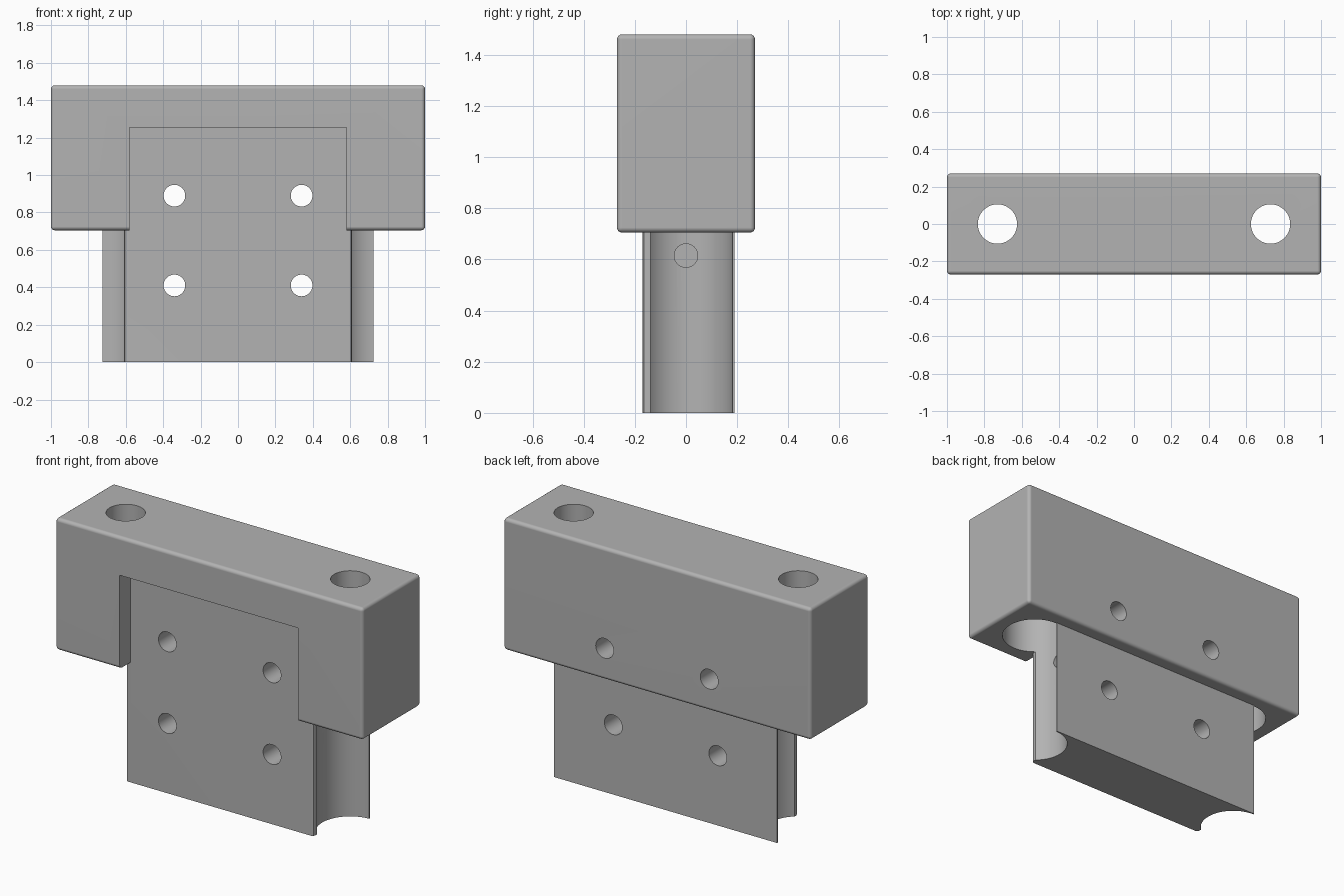
import bpy, bmesh, math
from mathutils import Matrix, Vector

if "Cube" in bpy.data.objects:
    bpy.data.objects.remove(bpy.data.objects["Cube"], do_unlink=True)

BORE_X, BORE_R = 0.73, 0.183

grey = bpy.data.materials.new("machined grey")
grey.use_nodes = True
grey.diffuse_color = (0.45, 0.45, 0.45, 1)
grey.node_tree.nodes["Principled BSDF"].inputs["Base Color"].default_value = grey.diffuse_color


def finish(bm, name):
    bmesh.ops.recalc_face_normals(bm, faces=bm.faces)
    mesh = bpy.data.meshes.new(name)
    bm.to_mesh(mesh)
    bm.free()
    mesh.materials.append(grey)
    obj = bpy.data.objects.new(name, mesh)
    bpy.context.collection.objects.link(obj)
    return obj


def box(name, low, high, radius=0):
    low, high = Vector(low), Vector(high)
    bm = bmesh.new()
    bmesh.ops.create_cube(bm, size=1)
    bmesh.ops.scale(bm, vec=high - low, verts=bm.verts)
    bmesh.ops.translate(bm, vec=(low + high) / 2, verts=bm.verts)
    if radius:
        bmesh.ops.bevel(bm, geom=bm.edges[:], offset=radius, segments=4,
                        profile=0.5, affect='EDGES')
    return finish(bm, name)


def rod(name, start, end, radius, sides=64):
    start, end = Vector(start), Vector(end)
    axis = end - start
    turn = axis.to_track_quat('Z', 'Y').to_matrix().to_4x4()
    bm = bmesh.new()
    bmesh.ops.create_cone(bm, cap_ends=True, segments=sides, radius1=radius,
                          radius2=radius, depth=axis.length,
                          matrix=Matrix.Translation((start + end) / 2) @ turn)
    return finish(bm, name)


def extrude_up(name, outline, height):
    bm = bmesh.new()
    base = bm.faces.new([bm.verts.new((x, y, 0)) for x, y in outline])
    top = bmesh.ops.extrude_face_region(bm, geom=[base])["geom"]
    bmesh.ops.translate(bm, vec=(0, 0, height),
                        verts=[v for v in top if isinstance(v, bmesh.types.BMVert)])
    return finish(bm, name)


def combine(target, other, operation):
    other.hide_render = True
    mod = target.modifiers.new(operation, 'BOOLEAN')
    mod.operation, mod.solver, mod.object = operation, 'EXACT', other
    bpy.context.view_layer.objects.active = target
    bpy.ops.object.modifier_apply(modifier=mod.name)
    bpy.data.objects.remove(other, do_unlink=True)


# Rounded head block with the tongue plate hanging below it
body = box("clamp_body", (-1, -0.27, 0.705), (1, 0.27, 1.48), 0.02)
half = [(0.595, -0.17), (0.605, -0.165), (0.61, -0.155), (0.61, 0.05),
        (0.725, 0.05), (0.725, 0.19)]
outline = half + [(-x, y) for x, y in reversed(half)]
combine(body, extrude_up("tongue_plate", outline, 1.0), 'UNION')

# Front recess, flush with the plate
combine(body, box("recess", (-0.58, -0.4, 0.5), (0.58, -0.17, 1.255)), 'DIFFERENCE')

for side in (-1, 1):
    # Large bore from below and bolt hole through the top
    x = side * BORE_X
    combine(body, rod("bore", (x, 0, -0.1), (x, 0, 1.25), BORE_R), 'DIFFERENCE')
    combine(body, rod("bolt_hole", (x, 0, 1.1), (x, 0, 1.6), 0.105), 'DIFFERENCE')
    # Blind cross hole in the bore wall
    combine(body, rod("cross_hole", (side * 0.3, 0, 0.615), (x, 0, 0.615), 0.046, 32),
            'DIFFERENCE')
    # Through holes in the plate
    for z in (0.41, 0.89):
        combine(body, rod("plate_hole", (side * 0.34, -0.4, z), (side * 0.34, 0.4, z),
                          0.058, 40), 'DIFFERENCE')

# Smooth rounds with flat broad faces
bpy.ops.object.select_all(action='DESELECT')
body.select_set(True)
bpy.context.view_layer.objects.active = body
bpy.ops.object.shade_smooth_by_angle(angle=math.radians(35))
weighted = body.modifiers.new("weighted normals", 'WEIGHTED_NORMAL')
weighted.keep_sharp = True
